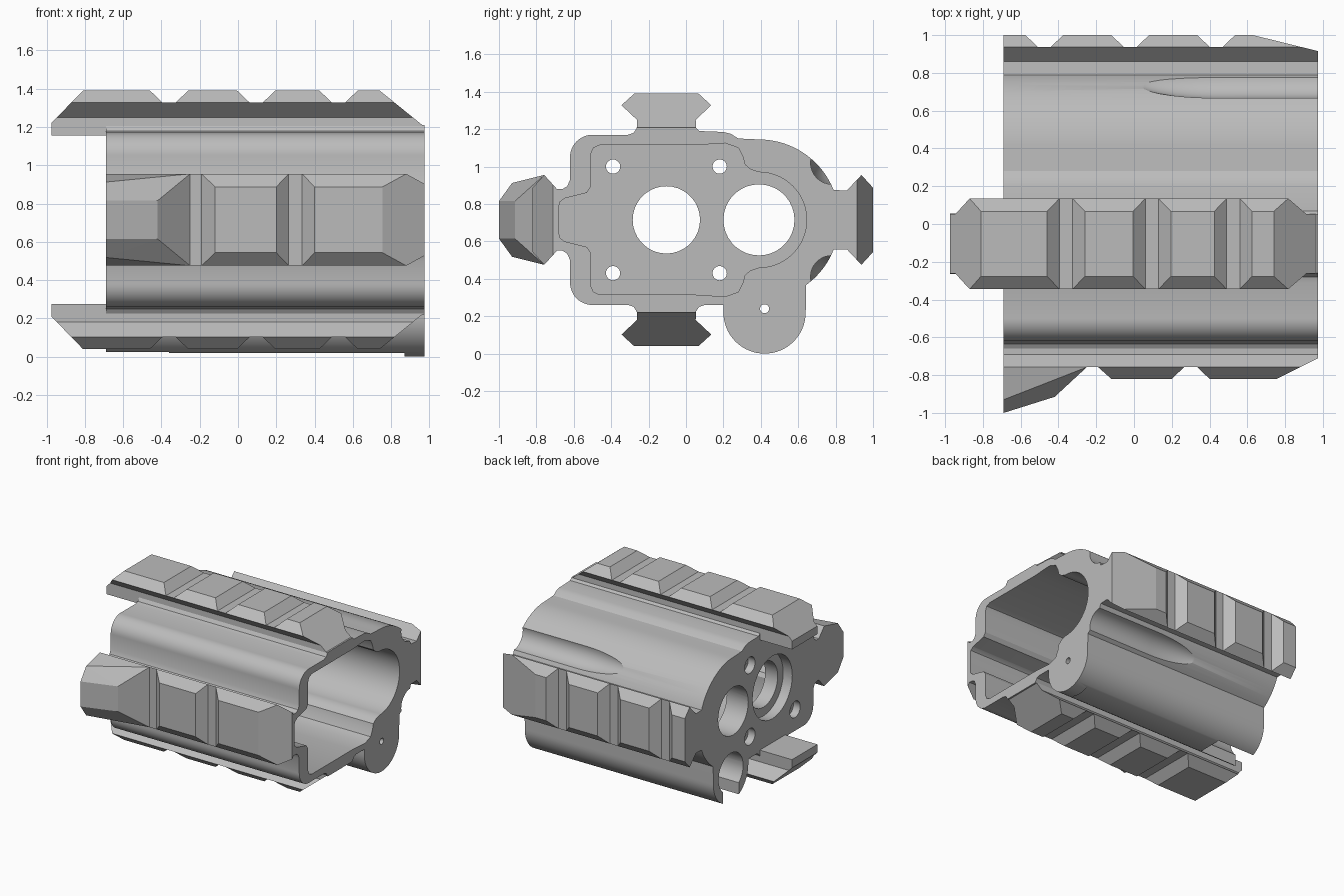
import bpy, bmesh
from math import cos, sin, radians, pi
from mathutils import Matrix, Vector

if "Cube" in bpy.data.objects:
    bpy.data.objects.remove(bpy.data.objects["Cube"])

grey = bpy.data.materials.new("matte grey metal")
grey.use_nodes = True
grey.diffuse_color = (0.5, 0.5, 0.5, 1)
grey.node_tree.nodes["Principled BSDF"].inputs["Base Color"].default_value = (0.5, 0.5, 0.5, 1)

BACK, FRONT, MID = -0.69, 0.975, 0.715   # body ends along x, rail centre height


def make(name, bm):
    bmesh.ops.recalc_face_normals(bm, faces=bm.faces[:])
    mesh = bpy.data.meshes.new(name)
    bm.to_mesh(mesh)
    bm.free()
    mesh.materials.append(grey)
    obj = bpy.data.objects.new(name, mesh)
    bpy.context.collection.objects.link(obj)
    return obj


def prism(name, pts, lo, hi, axis="x"):
    """Extrude a closed outline: (y, z) along x, or (x, z) along y."""
    bm = bmesh.new()
    place = (lambda p: (lo, *p)) if axis == "x" else (lambda p: (p[0], lo, p[1]))
    face = bm.faces.new([bm.verts.new(place(p)) for p in pts])
    new = bmesh.ops.extrude_face_region(bm, geom=[face])["geom"]
    step = Vector((hi - lo, 0, 0) if axis == "x" else (0, hi - lo, 0))
    bmesh.ops.translate(bm, verts=[v for v in new if isinstance(v, bmesh.types.BMVert)], vec=step)
    return make(name, bm)


def arc(cy, cz, r, a0, a1, n=12):
    angles = [radians(a0 + (a1 - a0) * i / n) for i in range(n + 1)]
    return [(cy + r * cos(a), cz + r * sin(a)) for a in angles]


def boolean(obj, other, kind="DIFFERENCE"):
    other.hide_render = True
    mod = obj.modifiers.new("shape", "BOOLEAN")
    mod.operation, mod.object, mod.solver = kind, other, "EXACT"
    bpy.context.view_layer.objects.active = obj
    bpy.ops.object.modifier_apply(modifier=mod.name)
    bpy.data.objects.remove(other)


def bore(y, z, r, x0, x1):
    boolean(body, prism("bore_cutter", arc(y, z, r, 0, 350, 35), x0, x1))


# Body shell: rounded box, round side barrel and lower lobe in one outline
outline = (
    arc(0.39, MID, 0.43, -54, 90, 40)
    + [(0.28, 1.15), (0.24, 1.175), (0.2, 1.185), (0.07, 1.19), (0.05, 1.21)]
    + [(-0.26, 1.21), (-0.28, 1.18), (-0.31, 1.17)]
    + arc(-0.5, 1.05, 0.12, 90, 180)
    + [(-0.62, 0.93), (-0.635, 0.895), (-0.66, 0.88), (-0.7, 0.88)]
    + [(-0.7, 0.55), (-0.66, 0.55), (-0.635, 0.535), (-0.62, 0.5)]
    + arc(-0.5, 0.38, 0.12, 180, 270)
    + [(-0.31, 0.26), (-0.28, 0.25), (-0.26, 0.22), (0.05, 0.22), (0.07, 0.25), (0.1, 0.26), (0.2, 0.26)]
    + arc(0.42, 0.22, 0.22, 180, 360, 32)
)
body = prism("body", outline, BACK, FRONT)

# Open pocket, symmetric above and below the middle
upper = arc(0.39, MID, 0.255, 0, 90, 20) + [
    (0.345, 0.985), (0.315, 1.01), (0.305, 1.05), (0.28, 1.1), (0.21, 1.125), (0.05, 1.115),
    (-0.46, 1.115), (-0.495, 1.1), (-0.51, 1.065), (-0.51, 0.89), (-0.53, 0.86),
    (-0.65, 0.83), (-0.675, 0.81), (-0.68, 0.78)]
lower = [(y, 2 * MID - z) for y, z in reversed(upper[1:])]
boolean(body, prism("pocket_cutter", upper + lower, -0.5, 1.2))

# Holes through the rear wall
bore(-0.105, MID, 0.18, -1, 0)
bore(-0.105, MID, 0.25, -1, BACK + 0.08)
bore(0.39, MID, 0.19, -1, 0)
for y in (-0.39, 0.18):
    for dz in (-0.285, 0.285):
        bore(y, MID + dz, 0.038, -1, 0)
        bore(y, MID + dz, 0.065, -1, BACK + 0.06)

# Lower lobe: blind bore, pin hole, flat underside and rear slot
bore(0.42, 0.235, 0.155, -1, 0.87)
bore(0.42, 0.24, 0.024, 0, 1.2)
for y0, y1, top, x1 in ((0.3, 0.54, 0.02, 0.87), (0.32, 0.52, 0.15, -0.36)):
    boolean(body, prism("slot_cutter", [(y0, -0.1), (y1, -0.1), (y1, top), (y0, top)], -1, x1))

# Scooped grooves with tapered ends on the round side
for dz in (-0.305, 0.305):
    bm = bmesh.new()
    bmesh.ops.create_uvsphere(bm, u_segments=32, v_segments=24, radius=0.115,
                              matrix=Matrix.Rotation(pi / 2, 4, "Y"))
    for v in bm.verts:
        v.co.x = 1.2 if v.co.x > 0.01 else 0.42 + v.co.x * 4
    bmesh.ops.remove_doubles(bm, verts=bm.verts[:], dist=0.0001)
    # Replace the squashed end with one flat cap
    bmesh.ops.delete(bm, geom=[f for f in bm.faces if all(v.co.x > 1.1 for v in f.verts)], context="FACES")
    bmesh.ops.holes_fill(bm, edges=[e for e in bm.edges if e.is_boundary])
    bmesh.ops.translate(bm, verts=bm.verts[:], vec=(0, 0.78, MID + dz))
    boolean(body, make("groove_cutter", bm))


# Rails: a dovetail section trimmed by a toothed side silhouette
def notches(centres):
    pts = []
    for c in centres:
        pts += [(c - 0.1, 0), (c - 0.035, -0.062), (c + 0.035, -0.062), (c + 0.1, 0)]
    return pts


def rail(name, base, crest, start, angle, y, z):
    half = [(0.172, 0), (0.24, -0.062), (0.157, -0.14), (0.16, -base)]
    if base < 0.14:
        half = half[:2] + [(0.165, -base)]
    section = half + [(-u, h) for u, h in reversed(half)]
    obj = prism(name, section, start, FRONT)
    side = [(start - 0.1, -1)] + crest + [(FRONT + 0.1, -1)]
    boolean(obj, prism("rail_trim", side, -0.5, 0.5, "y"), "INTERSECT")
    obj.data.transform(Matrix.Translation((0, y, z)) @ Matrix.Rotation(angle, 4, "X"))
    return obj


tail = -0.975
long_crest = ([(tail - 0.1, -0.17), (tail, -0.17), (-0.81, 0)] + notches((-0.36, 0.095, 0.525))
              + [(0.74, 0), (FRONT, -0.19), (FRONT + 0.1, -0.27)])
front_crest = ([(BACK - 0.1, -0.062), (-0.19, -0.062), (-0.12, 0)] + notches((0.3,))
               + [(0.755, 0), (FRONT, -0.11), (FRONT + 0.1, -0.16)])
back_crest = ([(BACK - 0.1, 0)] + notches((-0.475, -0.02, 0.435))
              + [(0.63, 0), (FRONT, -0.085), (FRONT + 0.1, -0.11)])

rail("top_rail", 0.235, long_crest, tail, 0, -0.105, 1.39)
rail("bottom_rail", 0.235, long_crest, tail, pi, -0.105, 0.04)
rail("front_rail", 0.13, front_crest, BACK, pi / 2, -0.82, MID)
rail("back_rail", 0.22, back_crest, BACK, -pi / 2, 1.0, MID)

# Flared hand stop at the tail of the front rail
bm = bmesh.new()
for x, y, h in ((-0.25, -0.758, 0.24), (-0.42, -0.915, 0.1), (BACK, -1, 0.1),
                (BACK, -0.93, 0.197), (BACK, -0.758, 0.24)):
    for s in (-1, 1):
        bm.verts.new((x, y, MID + s * h))
bmesh.ops.convex_hull(bm, input=bm.verts[:])
make("hand_stop", bm)

# Smooth the rounded body, keep its edges sharp
bpy.ops.object.select_all(action="DESELECT")
body.select_set(True)
bpy.context.view_layer.objects.active = body
bpy.ops.object.shade_smooth_by_angle(angle=radians(28))
